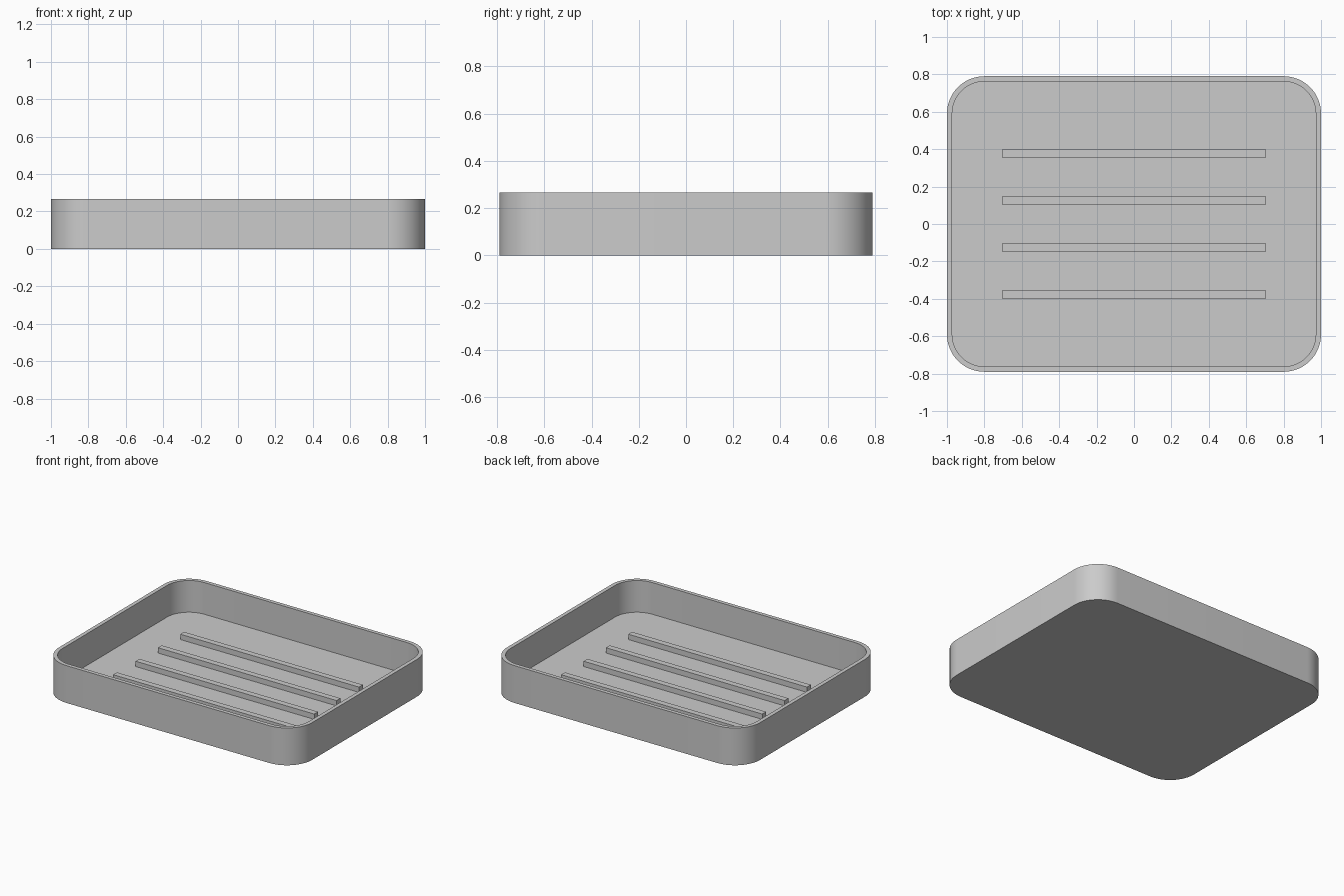
import bpy
import bmesh
from math import cos, sin, pi, radians

cube = bpy.data.objects.get("Cube")
if cube:
    bpy.data.objects.remove(cube, do_unlink=True)

HALF_X, HALF_Y, HEIGHT = 1.0, 0.79, 0.266
RADIUS, WALL, FLOOR = 0.2, 0.028, 0.04
RIB_LENGTH, RIB_WIDTH, RIB_TOP, RIB_PITCH = 1.41, 0.043, 0.078, 0.252
ARC_STEPS = 16

grey = bpy.data.materials.new("light grey")
grey.use_nodes = True
colour = (0.6, 0.6, 0.6, 1)
grey.diffuse_color = colour
grey.node_tree.nodes["Principled BSDF"].inputs["Base Color"].default_value = colour


def add_object(name, bm):
    bmesh.ops.recalc_face_normals(bm, faces=bm.faces)
    mesh = bpy.data.meshes.new(name)
    bm.to_mesh(mesh)
    bm.free()
    mesh.materials.append(grey)
    obj = bpy.data.objects.new(name, mesh)
    bpy.context.collection.objects.link(obj)
    return obj


def rounded_ring(bm, inset, z):
    """Vertices of a rounded rectangle, inset from the outer wall."""
    r = RADIUS - inset
    ring = []
    for corner, (sx, sy) in enumerate([(1, 1), (-1, 1), (-1, -1), (1, -1)]):
        for i in range(ARC_STEPS + 1):
            a = (corner + i / ARC_STEPS) * pi / 2
            ring.append(bm.verts.new((sx * (HALF_X - RADIUS) + r * cos(a),
                                      sy * (HALF_Y - RADIUS) + r * sin(a), z)))
    return ring


# Tray: outer wall, flat rim, inner wall, closed by the underside and floor
bm = bmesh.new()
rings = [rounded_ring(bm, inset, z) for inset, z in
         [(0, 0), (0, HEIGHT), (WALL, HEIGHT), (WALL, FLOOR)]]
for low, high in zip(rings, rings[1:]):
    for i in range(len(low)):
        j = (i + 1) % len(low)
        bm.faces.new((low[i], low[j], high[j], high[i]))
bm.faces.new(rings[0])
bm.faces.new(rings[-1])
tray = add_object("tray", bm)
bpy.ops.object.select_all(action="DESELECT")
tray.select_set(True)
bpy.context.view_layer.objects.active = tray
bpy.ops.object.shade_smooth_by_angle(angle=radians(30))

# Four raised drainage ribs, sunk slightly into the floor
base = FLOOR / 2
for n in range(4):
    bm = bmesh.new()
    bmesh.ops.create_cube(bm, size=1)
    bmesh.ops.scale(bm, vec=(RIB_LENGTH, RIB_WIDTH, RIB_TOP - base), verts=bm.verts)
    bmesh.ops.translate(bm, vec=(0, (n - 1.5) * RIB_PITCH, (RIB_TOP + base) / 2),
                        verts=bm.verts)
    add_object(f"drainage_rib_{n + 1}", bm)
